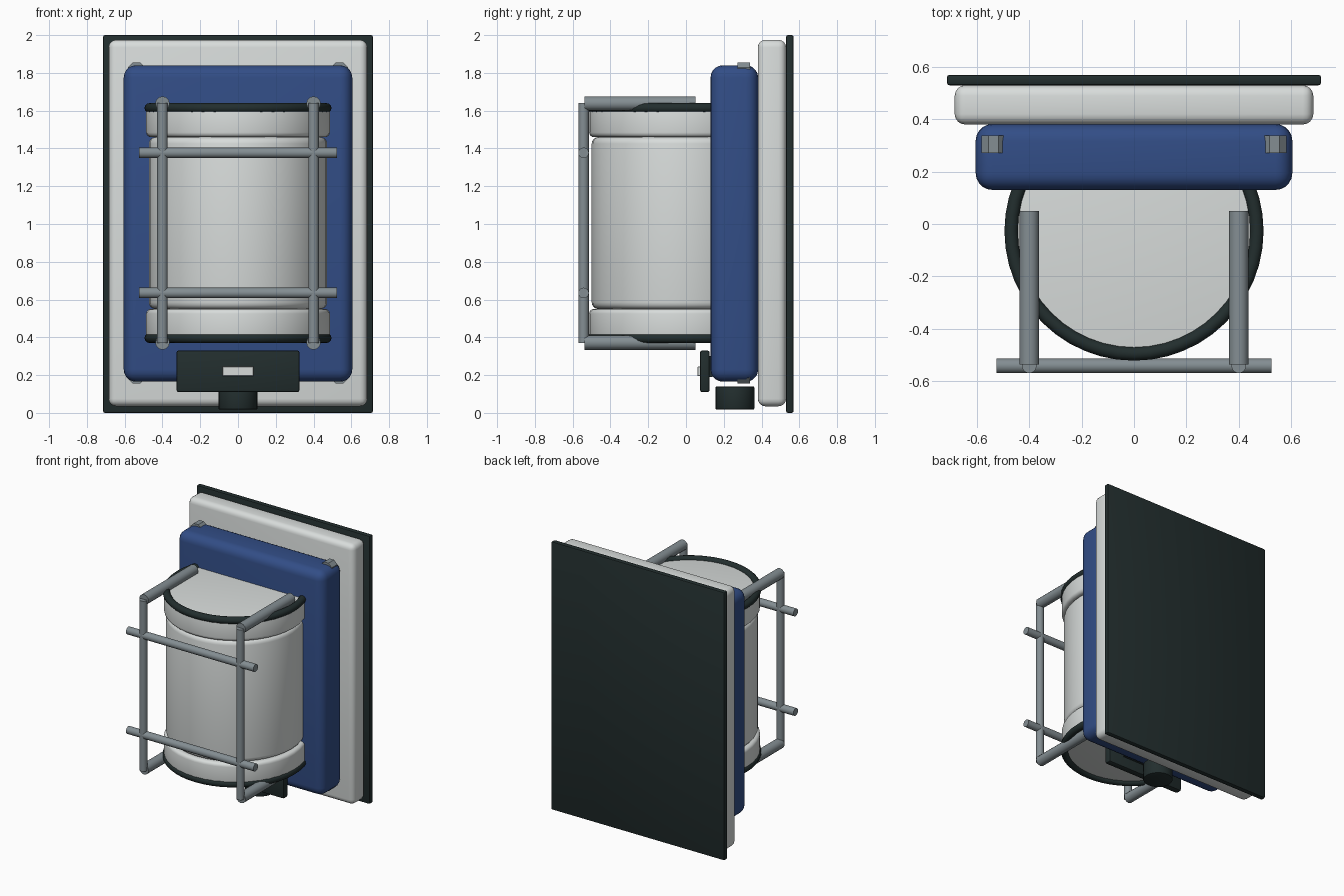
import bpy, bmesh, math
from mathutils import Matrix, Vector

if "Cube" in bpy.data.objects:
    bpy.data.objects.remove(bpy.data.objects["Cube"])


def material(name, rgb):
    m = bpy.data.materials.new(name)
    m.diffuse_color = (*rgb, 1)
    m.use_nodes = True
    m.node_tree.nodes["Principled BSDF"].inputs["Base Color"].default_value = m.diffuse_color
    return m


WHITE = material("off_white", (0.69, 0.72, 0.71))
BLUE = material("deep_blue", (0.032, 0.075, 0.24))
DARK = material("dark_rubber", (0.016, 0.027, 0.027))
METAL = material("grey_metal", (0.23, 0.27, 0.29))


def finish(name, bm, mat, bevel=0, segs=4):
    if bevel:
        bm.normal_update()
        edges = [e for e in bm.edges if e.calc_face_angle(0) > math.radians(40)]
        bmesh.ops.bevel(bm, geom=edges, offset=bevel, segments=segs,
                        profile=0.5, affect='EDGES', clamp_overlap=True)
    bmesh.ops.recalc_face_normals(bm, faces=bm.faces)
    me = bpy.data.meshes.new(name)
    bm.to_mesh(me)
    bm.free()
    me.materials.append(mat)
    ob = bpy.data.objects.new(name, me)
    bpy.context.collection.objects.link(ob)
    bpy.ops.object.select_all(action='DESELECT')
    ob.select_set(True)
    bpy.context.view_layer.objects.active = ob
    bpy.ops.object.shade_smooth_by_angle(angle=math.radians(35))
    return ob


def box(name, lo, hi, mat, bevel=0, segs=4):
    lo, hi = Vector(lo), Vector(hi)
    bm = bmesh.new()
    bmesh.ops.create_cube(bm, size=1, matrix=Matrix.Translation((lo + hi) / 2)
                          @ Matrix.Diagonal((*(hi - lo), 1)))
    return finish(name, bm, mat, bevel, segs)


def rod(name, a, b, r, mat, sides=16, bevel=0, segs=4, spin=0):
    a, b = Vector(a), Vector(b)
    bm = bmesh.new()
    rot = (b - a).to_track_quat('Z', 'Y').to_matrix().to_4x4()
    bmesh.ops.create_cone(bm, cap_ends=True, segments=sides, radius1=r, radius2=r,
                          depth=(b - a).length,
                          matrix=Matrix.Translation((a + b) / 2) @ rot
                          @ Matrix.Rotation(spin, 4, 'Z'))
    return finish(name, bm, mat, bevel, segs)


def ring(name, centre, major, minor, mat, n=48, k=12):
    bm = bmesh.new()
    rows = []
    for i in range(n):
        a = 2 * math.pi * i / n
        row = []
        for j in range(k):
            t = 2 * math.pi * j / k
            r = major + minor * math.cos(t)
            row.append(bm.verts.new(Vector(centre) + Vector(
                (r * math.cos(a), r * math.sin(a), minor * math.sin(t)))))
        rows.append(row)
    for i in range(n):
        p, q = rows[i], rows[(i + 1) % n]
        for j in range(k):
            bm.faces.new((p[j], q[j], q[(j + 1) % k], p[(j + 1) % k]))
    return finish(name, bm, mat)


# Stacked wall plates and housing
box("back_gasket", (-0.715, 0.53, 0), (0.715, 0.57, 2), DARK, 0.01, 2)
box("mounting_plate", (-0.685, 0.38, 0.035), (0.685, 0.53, 1.975), WHITE, 0.04)
box("housing", (-0.605, 0.13, 0.165), (0.605, 0.382, 1.84), BLUE, 0.065, 5)

# Cylindrical lens with end caps and rubber rings
CY = -0.027
rod("lens_body", (0, CY, 0.55), (0, CY, 1.46), 0.472, WHITE, 40, 0.035)
rod("lens_core", (0, CY, 0.5), (0, CY, 1.5), 0.44, WHITE, 40)
for label, z0, z1, zr in (("upper", 1.46, 1.618, 1.614), ("lower", 0.392, 0.55, 0.396)):
    rod(label + "_cap", (0, CY, z0), (0, CY, z1), 0.486, WHITE, 40, 0.025)
    ring(label + "_seal_ring", (0, CY, zr), 0.469, 0.026, DARK)

# Guard cage
YC = -0.542
for side, x in (("left", -0.4), ("right", 0.4)):
    rod(side + "_guard_upright", (x, YC, 0.37), (x, YC, 1.64), 0.028, METAL)
    for label, z in (("lower", 0.372), ("upper", 1.638)):
        rod(f"{side}_{label}_guard_arm", (x, -0.537, z), (x, 0.05, z), 0.038, METAL, 12)
for label, z in (("lower", 0.635), ("upper", 1.377)):
    rod(label + "_guard_crossbar", (-0.525, YC, z), (0.525, YC, z), 0.028, METAL)

# Housing corner bolts
for sx, side in ((-1, "left"), (1, "right")):
    for label, z in (("lower", 0.202), ("upper", 1.81)):
        rod(f"{side}_{label}_bolt", (sx * 0.537, 0.272, z), (sx * 0.537, 0.338, z),
            0.05, METAL, 8, spin=math.pi / 8)

# Name plate, blank label and cable gland
box("lower_plate", (-0.325, 0.075, 0.11), (0.325, 0.125, 0.33), DARK, 0.01, 2)
box("plate_backing", (-0.2, 0.12, 0.19), (0.2, 0.14, 0.3), DARK)
box("blank_label", (-0.083, 0.06, 0.195), (0.083, 0.08, 0.245), WHITE, 0.003, 1)
rod("cable_gland", (0, 0.259, 0.018), (0, 0.259, 0.14), 0.103, DARK, 24, 0.006, 2)
